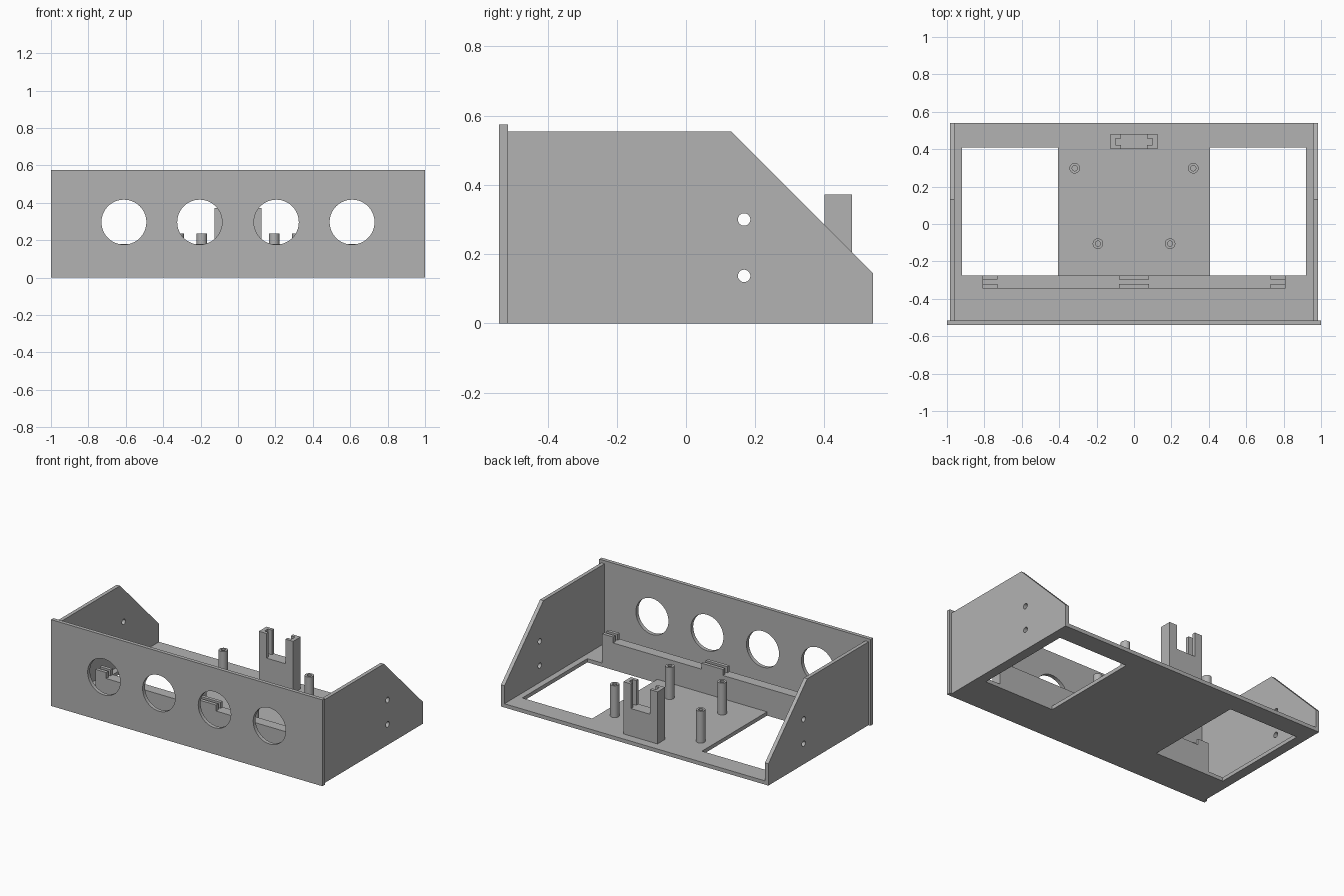
import bpy, bmesh, math
from mathutils import Matrix

cube = bpy.data.objects.get("Cube")
if cube:
    bpy.data.objects.remove(cube, do_unlink=True)

grey = bpy.data.materials.new("light_grey")
grey.use_nodes = True
COLOR = (0.448, 0.448, 0.448, 1)
grey.diffuse_color = COLOR
grey.node_tree.nodes["Principled BSDF"].inputs["Base Color"].default_value = COLOR

# Columns map the outline's (u, v) and the thickness direction to world axes
FRAMES = {
    "X": Matrix(((0, 0, 1), (1, 0, 0), (0, 1, 0))),
    "Y": Matrix(((1, 0, 0), (0, 0, 1), (0, 1, 0))),
    "Z": Matrix.Identity(3),
}


def rect(u0, u1, v0, v1):
    return [(u0, v0), (u1, v0), (u1, v1), (u0, v1)]


def circle(u, v, r, n=48):
    return [(u + r * math.cos(i * math.tau / n), v + r * math.sin(i * math.tau / n))
            for i in range(n)]


def plate(name, loops, axis, start, end):
    """Extrude an outline (first loop) with holes (other loops) along an axis."""
    curve = bpy.data.curves.new(name, "CURVE")
    curve.dimensions = "2D"
    curve.fill_mode = "BOTH"
    curve.extrude = (end - start) / 2
    for loop in loops:
        spline = curve.splines.new("POLY")
        spline.points.add(len(loop) - 1)
        for point, (u, v) in zip(spline.points, loop):
            point.co = (u, v, 0, 1)
        spline.use_cyclic_u = True
    temp = bpy.data.objects.new(name + "_outline", curve)
    bpy.context.collection.objects.link(temp)
    graph = bpy.context.evaluated_depsgraph_get()
    mesh = bpy.data.meshes.new_from_object(temp.evaluated_get(graph))
    bpy.data.objects.remove(temp, do_unlink=True)

    bm = bmesh.new()
    bm.from_mesh(mesh)
    bmesh.ops.remove_doubles(bm, verts=bm.verts, dist=0.0001)
    bmesh.ops.translate(bm, verts=bm.verts, vec=(0, 0, (start + end) / 2))
    bmesh.ops.transform(bm, verts=bm.verts, matrix=FRAMES[axis].to_4x4())
    bmesh.ops.recalc_face_normals(bm, faces=bm.faces)
    bm.to_mesh(mesh)
    bm.free()
    mesh.name = name
    mesh.materials.clear()
    mesh.materials.append(grey)
    obj = bpy.data.objects.new(name, mesh)
    bpy.context.collection.objects.link(obj)
    bpy.ops.object.select_all(action="DESELECT")
    obj.select_set(True)
    bpy.context.view_layer.objects.active = obj
    bpy.ops.object.shade_smooth_by_angle(angle=math.radians(30))
    return obj


T = 0.025          # sheet thickness
FRONT, BACK = -0.54, 0.54
INNER = FRONT + T  # rear face of the front panel

# Front panel with four round openings
plate("front_panel",
      [rect(-1, 1, 0, 0.575)] + [circle(x, 0.297, 0.12, 64) for x in (-0.61, -0.205, 0.205, 0.61)],
      "Y", FRONT, INNER)

# Floor with two large openings
plate("floor",
      [rect(-0.96, 0.96, INNER, BACK), rect(0.405, 0.92, -0.275, 0.41), rect(-0.92, -0.405, -0.275, 0.41)],
      "Z", 0, T)

# Side panels with a sloped rear corner and two screw holes
side = [(INNER, 0), (BACK, 0), (BACK, 0.145), (0.13, 0.555), (INNER, 0.555)]
for name, x in (("right_side_panel", -0.985), ("left_side_panel", 0.96)):
    plate(name, [side, circle(0.168, 0.137, 0.018, 32), circle(0.168, 0.3, 0.018, 32)], "X", x, x + T)

# Support rail behind the front panel, with slotted clips on top
RAIL_TOP = 0.18
plate("support_rail", [rect(-0.81, 0.81, -0.345, -0.275)], "Z", T, RAIL_TOP)
for name, x0, x1 in (("right_clip", -0.81, -0.73), ("middle_clip", -0.08, 0.08), ("left_clip", 0.73, 0.81)):
    plate(name + "_front", [rect(x0, x1, -0.345, -0.322)], "Z", RAIL_TOP, 0.22)
    plate(name + "_rear", [rect(x0, x1, -0.298, -0.275)], "Z", RAIL_TOP, 0.22)

# Hollow mounting posts
for s, label in ((-1, "right"), (1, "left")):
    for place, x, y in (("rear", 0.317, 0.298), ("front", 0.193, -0.105)):
        plate(f"{label}_{place}_post", [circle(s * x, y, 0.028, 32), circle(s * x, y, 0.014, 24)],
              "Z", T, 0.237)

# Rear bracket: solid base and two towers grooved on their facing sides
plate("bracket_base", [rect(-0.126, 0.126, 0.4, 0.48)], "Z", T, 0.208)
tower = [(0.07, 0.4), (0.126, 0.4), (0.126, 0.48), (0.07, 0.48),
         (0.07, 0.458), (0.1, 0.458), (0.1, 0.422), (0.07, 0.422)]
for s, label in ((-1, "right"), (1, "left")):
    plate(label + "_bracket_tower", [[(s * u, v) for u, v in tower]], "Z", 0.208, 0.372)
